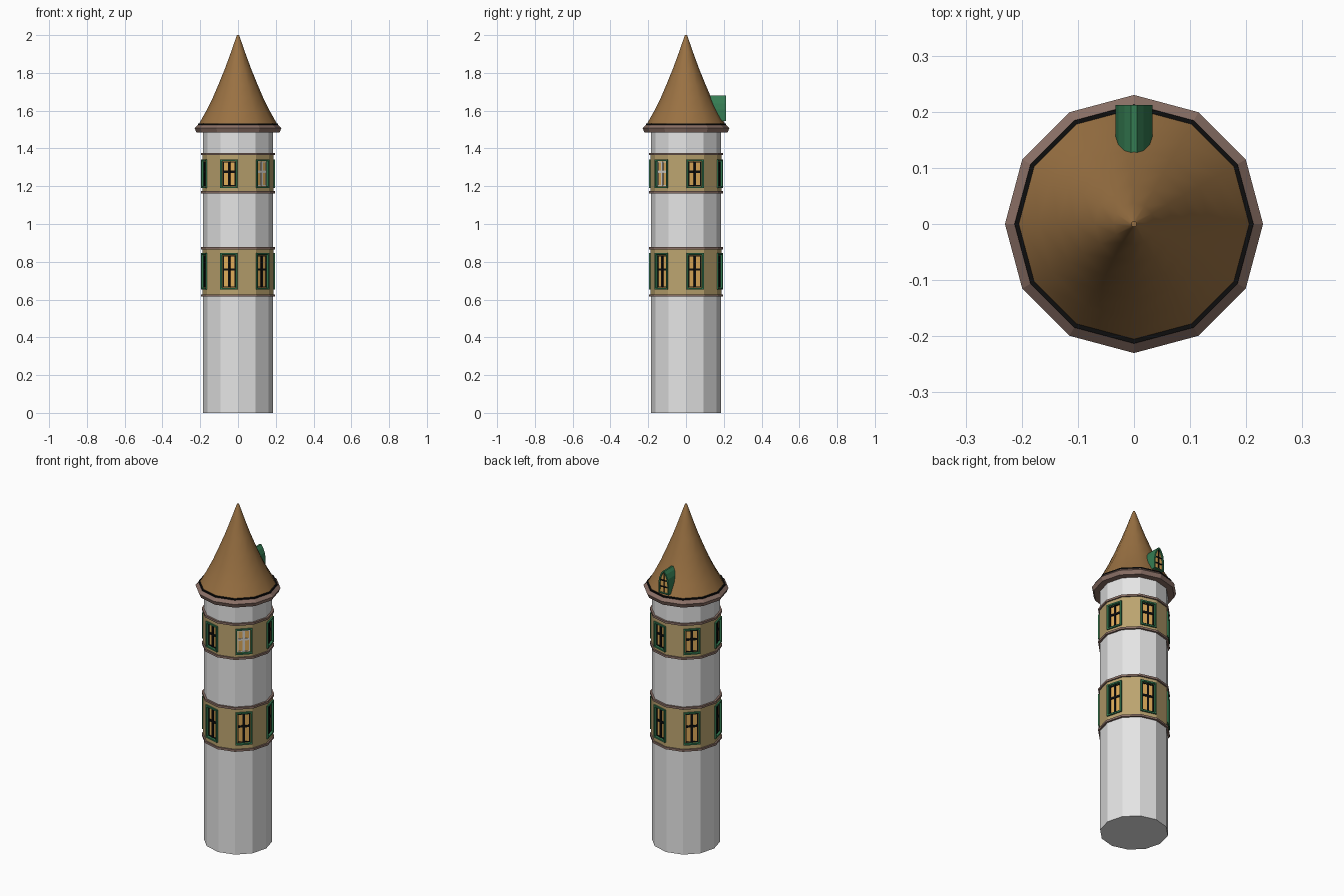
import bpy, bmesh, math
from mathutils import Matrix, Vector

if "Cube" in bpy.data.objects:
    bpy.data.objects.remove(bpy.data.objects["Cube"])

SIDES = 12


def material(name, r, g, b):
    m = bpy.data.materials.new(name)
    m.diffuse_color = (r, g, b, 1)
    m.use_nodes = True
    m.node_tree.nodes["Principled BSDF"].inputs["Base Color"].default_value = m.diffuse_color
    return m


WALL = material("pale wall", .78, .78, .78)
TAN = material("tan band", .50, .37, .16)
ROOF = material("brown roof", .32, .165, .055)
TRIM = material("mauve brown trim", .26, .165, .135)
GREEN = material("green frame", .035, .20, .085)
BLACK = material("black", .004, .004, .004)
GLASS = material("amber glass", .74, .41, .10)
PALE = material("pale bars", .68, .66, .60)


def finish(name, bm, mats, smooth=False):
    for f in bm.faces:
        f.smooth = smooth
    me = bpy.data.meshes.new(name)
    bm.to_mesh(me)
    bm.free()
    for m in mats:
        me.materials.append(m)
    ob = bpy.data.objects.new(name, me)
    bpy.context.collection.objects.link(ob)
    return ob


def lathe(profile, closed=False):
    """Twelve-sided turned shape; open profiles are capped at both ends."""
    bm = bmesh.new()
    rings = []
    for r, z in profile:
        rings.append([bm.verts.new((r * math.cos(2 * math.pi * i / SIDES),
                                    r * math.sin(2 * math.pi * i / SIDES), z))
                      for i in range(SIDES)])
    pairs = list(zip(rings, rings[1:]))
    if closed:
        pairs.append((rings[-1], rings[0]))
    else:
        bm.faces.new(rings[0])
        bm.faces.new(rings[-1])
    for a, b in pairs:
        for i in range(SIDES):
            j = (i + 1) % SIDES
            bm.faces.new((a[i], a[j], b[j], b[i]))
    bmesh.ops.recalc_face_normals(bm, faces=bm.faces)
    return bm


def add_box(bm, mat, center, size):
    bmesh.ops.create_cube(bm, size=1, matrix=mat @ Matrix.Translation(center)
                          @ Matrix.Diagonal((*size, 1)))


def inset(bm, face, thickness, depth, rim_index):
    rim = bmesh.ops.inset_individual(bm, faces=[face], thickness=thickness,
                                     depth=depth)["faces"]
    for f in rim:
        f.material_index = rim_index


# Each band: bottom, top, window bottom, window top
BANDS = [(.622, .872, .652, .846), (1.168, 1.37, 1.19, 1.342)]
R_WALL, R_BAND = .185, .188
WINDOW_ANGLES = [-105, -45, 15, 75, 135, 195]

# Tower shaft with raised bands
profile = [(R_WALL, 0)]
for lo, hi, _, _ in BANDS:
    profile += [(R_WALL, lo), (R_BAND, lo), (R_BAND, hi), (R_WALL, hi)]
profile.append((R_WALL, 1.5))
bm = lathe(profile)

# Windows: framed and recessed in every second band face
for lo, hi, wlo, whi in BANDS:
    faces = [f for f in bm.faces if abs(f.normal.z) < .1
             and abs(f.calc_center_median().z - (lo + hi) / 2) < .01]
    for f in faces:
        f.material_index = 1
        c = f.calc_center_median()
        a = math.degrees(math.atan2(c.y, c.x))
        if round((a + 105) / 30) % 2:
            continue
        inset(bm, f, .0025, 0, 1)
        for v in f.verts:
            v.co.z = whi if v.co.z > c.z else wlo
        inset(bm, f, .0003, .008, 2)
        inset(bm, f, .012, 0, 2)
        inset(bm, f, .0003, -.014, 2)
        f.material_index = 3
finish("tower_body", bm, [WALL, TAN, GREEN, GLASS])

# Glazing bars
glass_d = R_BAND * math.cos(math.pi / SIDES) - .006
for b, (_, _, wlo, whi) in enumerate(BANDS):
    for k, a in enumerate(WINDOW_ANGLES):
        pale = b == 1 and a == -45
        rot = Matrix.Rotation(math.radians(a), 4, 'Z')
        zc, h = (wlo + whi) / 2, whi - wlo - .024
        bm = bmesh.new()
        add_box(bm, rot, (glass_d + .002, 0, zc), (.007, .012, h))
        add_box(bm, rot, (glass_d + .002, 0, zc + .01), (.006, .067, .012))
        for s in (-1, 1):
            add_box(bm, rot, (glass_d + .001, s * .0315, zc), (.006, .005, h))
            add_box(bm, rot, (glass_d + .001, 0, zc + s * (h / 2 - .0025)),
                    (.005, .067, .005))
        finish(f"window_bars_{b}_{k}", bm, [PALE if pale else BLACK])

# Trim rings at band edges
for b, (lo, hi, _, _) in enumerate(BANDS):
    for side, z in (("lower", lo), ("upper", hi)):
        bm = lathe([(.18, z - .006), (.196, z - .006),
                    (.196, z + .006), (.18, z + .006)], closed=True)
        finish(f"trim_{side}_{b}", bm, [TRIM])

# Eave moulding and black line under the roof
finish("eave", lathe([(.175, 1.485), (.22, 1.485), (.23, 1.508),
                      (.212, 1.526), (.175, 1.526)], closed=True), [TRIM])
finish("eave_line", lathe([(.18, 1.522), (.213, 1.522), (.213, 1.533),
                           (.18, 1.533)], closed=True), [BLACK])

# Flared roof
bm = lathe([(.207, 1.53), (.17, 1.595), (.135, 1.665), (.105, 1.735),
            (.07, 1.82), (.037, 1.91), (.008, 1.994), (.005, 2.0)])
roof = finish("roof", bm, [ROOF], smooth=True)
for f in roof.data.polygons:
    f.use_smooth = abs(f.normal.z) < .95

# Dormer: pointed arch pushed into the back of the roof
half = [(.033, 1.545), (.033, 1.605), (.028, 1.637), (.017, 1.664), (.005, 1.68)]
outline = half + [(-x, z) for x, z in reversed(half)]
bm = bmesh.new()
front = bm.faces.new([bm.verts.new((x, .212, z)) for x, z in outline])
ext = bmesh.ops.extrude_face_region(bm, geom=[front], use_keep_orig=True)["geom"]
bmesh.ops.translate(bm, vec=Vector((0, -.115, 0)),
                    verts=[g for g in ext if isinstance(g, bmesh.types.BMVert)])
bmesh.ops.recalc_face_normals(bm, faces=bm.faces)
front = max(bm.faces, key=lambda f: f.calc_center_median().y)
inset(bm, front, .008, 0, 0)
inset(bm, front, .0003, -.008, 0)
front.material_index = 1
finish("dormer", bm, [GREEN, GLASS])

bm = bmesh.new()
flat = Matrix.Identity(4)
add_box(bm, flat, (0, .206, 1.612), (.006, .006, .115))
for z in (1.585, 1.622):
    add_box(bm, flat, (0, .2055, z), (.048, .006, .006))
finish("dormer_bars", bm, [BLACK])
